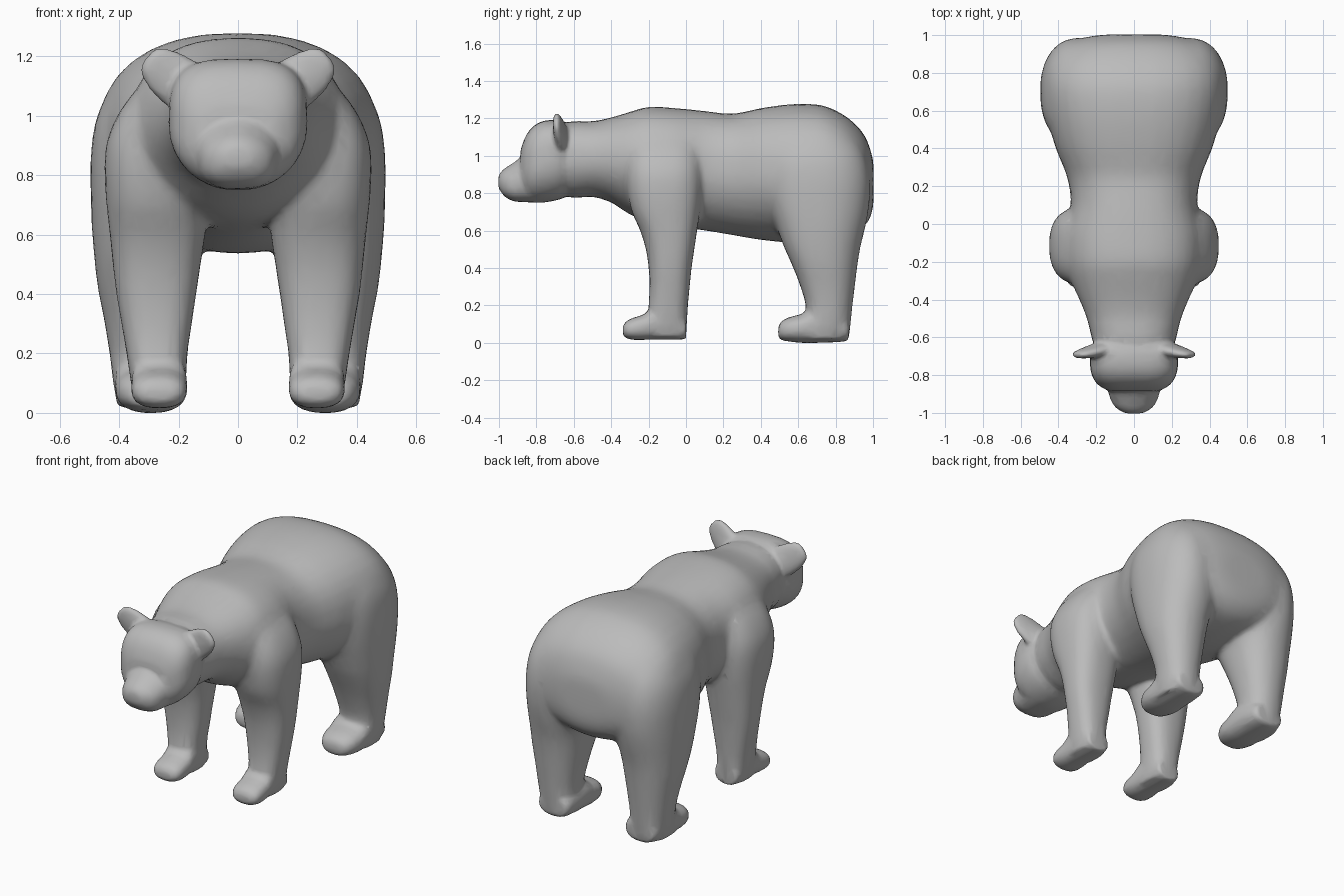
import bpy, bmesh, math
from mathutils import Vector

if "Cube" in bpy.data.objects:
    bpy.data.objects.remove(bpy.data.objects["Cube"])

fur = bpy.data.materials.new("grey_fur")
fur.diffuse_color = (0.5, 0.5, 0.5, 1)
fur.use_nodes = True
fur.node_tree.nodes["Principled BSDF"].inputs["Base Color"].default_value = fur.diffuse_color
SIDES = 32
parts = []


def smooth_rows(rows, steps=3):
    """Refine a table of rows with a Catmull-Rom curve."""
    out = []
    for k in range(len(rows) - 1):
        p0, p1, p2, p3 = (rows[min(max(k + d, 0), len(rows) - 1)] for d in (-1, 0, 1, 2))
        for s in range(steps):
            t = s / steps
            out.append([b + .5 * t * (c - a + t * (2 * a - 5 * b + 4 * c - d + t * (3 * (b - c) + d - a)))
                        for a, b, c, d in zip(p0, p1, p2, p3)])
    return out + [rows[-1]]


def loft(name, rings, upper=2.4, lower=2.4):
    """Skin a closed tube of (centre, half axis u, half axis v) rings; exponents set the squareness."""
    bm = bmesh.new()
    loops = []
    for c, u, v in rings:
        c, u, v = Vector(c), Vector(u), Vector(v)
        loop = []
        for i in range(SIDES):
            t = 2 * math.pi * i / SIDES
            a, b = math.cos(t), math.sin(t)
            e = 2 / (upper if b >= 0 else lower)
            loop.append(bm.verts.new(c + u * math.copysign(abs(a) ** e, a) + v * math.copysign(abs(b) ** e, b)))
        loops.append(loop)
    for l0, l1 in zip(loops, loops[1:]):
        for i in range(SIDES):
            j = (i + 1) % SIDES
            bm.faces.new((l0[i], l0[j], l1[j], l1[i]))
    bm.faces.new(loops[0][::-1])
    bm.faces.new(loops[-1])
    bmesh.ops.recalc_face_normals(bm, faces=bm.faces[:])
    mesh = bpy.data.meshes.new(name)
    bm.to_mesh(mesh)
    bm.free()
    ob = bpy.data.objects.new(name, mesh)
    bpy.context.collection.objects.link(ob)
    parts.append(ob)


def along_y(name, rows, x=0, upper=2.4, lower=2.4):
    """Rows are (y, half width, top z, bottom z)."""
    loft(name, [((x, y, (t + b) / 2), (w, 0, 0), (0, 0, (t - b) / 2))
                for y, w, t, b in smooth_rows(rows)], upper, lower)


def along_z(name, rows, side, front=2.5, back=2.5):
    """Rows are (z, inner x, outer x, front y, back y)."""
    loft(name, [((side * (i + o) / 2, (f + b) / 2, z), ((o - i) / 2, 0, 0), (0, (b - f) / 2, 0))
                for z, i, o, f, b in smooth_rows(rows)], back, front)


# torso and neck
along_y("torso", [
    (-0.72, .19, 1.16, .80), (-0.60, .225, 1.185, .775), (-0.50, .25, 1.185, .78),
    (-0.40, .29, 1.205, .75), (-0.30, .335, 1.235, .685), (-0.20, .36, 1.262, .645),
    (-0.05, .365, 1.255, .62), (0.10, .335, 1.24, .60), (0.25, .355, 1.225, .575),
    (0.40, .415, 1.255, .55), (0.57, .46, 1.277, .535), (0.72, .475, 1.272, .545),
    (0.83, .46, 1.227, .565), (0.91, .41, 1.165, .59), (0.96, .34, 1.10, .63),
    (0.99, .25, 1.02, .68), (1.003, .15, .96, .75)], lower=2.0)

# head, tapering to the jaw, and muzzle
along_y("head", [
    (-0.62, .20, 1.17, .79), (-0.68, .23, 1.19, .765), (-0.76, .232, 1.187, .75),
    (-0.82, .215, 1.155, .75), (-0.86, .18, 1.10, .77), (-0.885, .13, 1.03, .80)],
    upper=3.2, lower=2.1)
along_y("muzzle", [
    (-0.78, .16, 1.04, .75), (-0.87, .14, 1.0, .752), (-0.92, .128, .965, .757),
    (-0.96, .108, .94, .775), (-0.985, .08, .92, .80), (-1.003, .045, .895, .83)],
    upper=1.9, lower=2.7)

for side, tag in ((1, "left"), (-1, "right")):
    # front leg with shoulder
    along_z("front_leg_" + tag, [
        (.03, .185, .345, -.22, 0), (.10, .175, .36, -.205, .005), (.20, .17, .375, -.20, .01),
        (.30, .155, .392, -.195, .02), (.40, .14, .41, -.20, .03), (.50, .125, .422, -.215, .045),
        (.60, .11, .432, -.245, .06), (.70, .11, .443, -.29, .075), (.82, .11, .45, -.315, .085),
        (.92, .11, .44, -.32, .085), (1.02, .11, .395, -.31, .075), (1.10, .11, .33, -.28, .05),
        (1.17, .11, .25, -.23, 0)], side)
    along_y("front_foot_" + tag, [
        (-.337, .05, .09, .04), (-.32, .08, .115, .025), (-.28, .093, .135, .016),
        (-.22, .095, .155, .016), (-.16, .092, .20, .018), (-.02, .08, .15, .018),
        (.0, .07, .13, .023)], x=side * .265)
    # hind leg with haunch
    along_z("hind_leg_" + tag, [
        (.02, .20, .405, .60, .87), (.10, .19, .42, .63, .88), (.20, .185, .432, .64, .89),
        (.32, .165, .452, .605, .905), (.42, .145, .472, .565, .918), (.52, .125, .484, .52, .935),
        (.62, .10, .492, .485, .96), (.73, .10, .496, .45, .98), (.86, .10, .496, .43, .985),
        (.98, .10, .48, .43, .965), (1.08, .10, .435, .46, .92), (1.16, .10, .36, .52, .85)],
        side, back=2.15)
    along_y("hind_foot_" + tag, [
        (.493, .05, .085, .03), (.51, .085, .115, .015), (.56, .112, .14, .006),
        (.62, .12, .155, .0), (.70, .12, .20, .0), (.84, .105, .15, .006),
        (.87, .085, .13, .018)], x=side * .292)
    # ear, leaning outwards and thinning to the rim
    across = Vector((side * .06, 0, -.075))
    loft("ear_" + tag, [
        ((side * x, y, z), across * s, (0, d, 0)) for x, y, z, s, d in (
            (.14, -.66, 1.07, .9, .042), (.20, -.67, 1.115, .93, .037), (.25, -.682, 1.153, .83, .029),
            (.285, -.69, 1.18, .66, .022), (.307, -.693, 1.197, .36, .013))], 2.2, 2.2)

# fuse the parts into one soft skin
bpy.ops.object.select_all(action='DESELECT')
for ob in parts:
    ob.select_set(True)
bear = parts[0]
bpy.context.view_layer.objects.active = bear
bpy.ops.object.join()
bear.name = "bear_body"
remesh = bear.modifiers.new("fuse", 'REMESH')
remesh.mode = 'VOXEL'
remesh.voxel_size = 0.012
bpy.ops.object.modifier_apply(modifier="fuse")

# stronger blending on shoulders, haunches and trunk than on face and feet
trunk = bear.vertex_groups.new(name="trunk")
for v in bear.data.vertices:
    w = min(max((v.co.y + .6) / .15, 0), 1) * min(max((v.co.z - .25) / .25, 0), 1)
    trunk.add([v.index], w, 'REPLACE')
for name, count, group in (("soften", 6, ""), ("blend", 28, "trunk")):
    m = bear.modifiers.new(name, 'SMOOTH')
    m.factor = 0.5
    m.iterations = count
    m.vertex_group = group
    bpy.ops.object.modifier_apply(modifier=name)
bear.modifiers.new("thin", 'DECIMATE').ratio = 0.12
bpy.ops.object.modifier_apply(modifier="thin")
bear.data.materials.clear()
bear.data.materials.append(fur)
for p in bear.data.polygons:
    p.material_index = 0
bpy.ops.object.shade_smooth()
